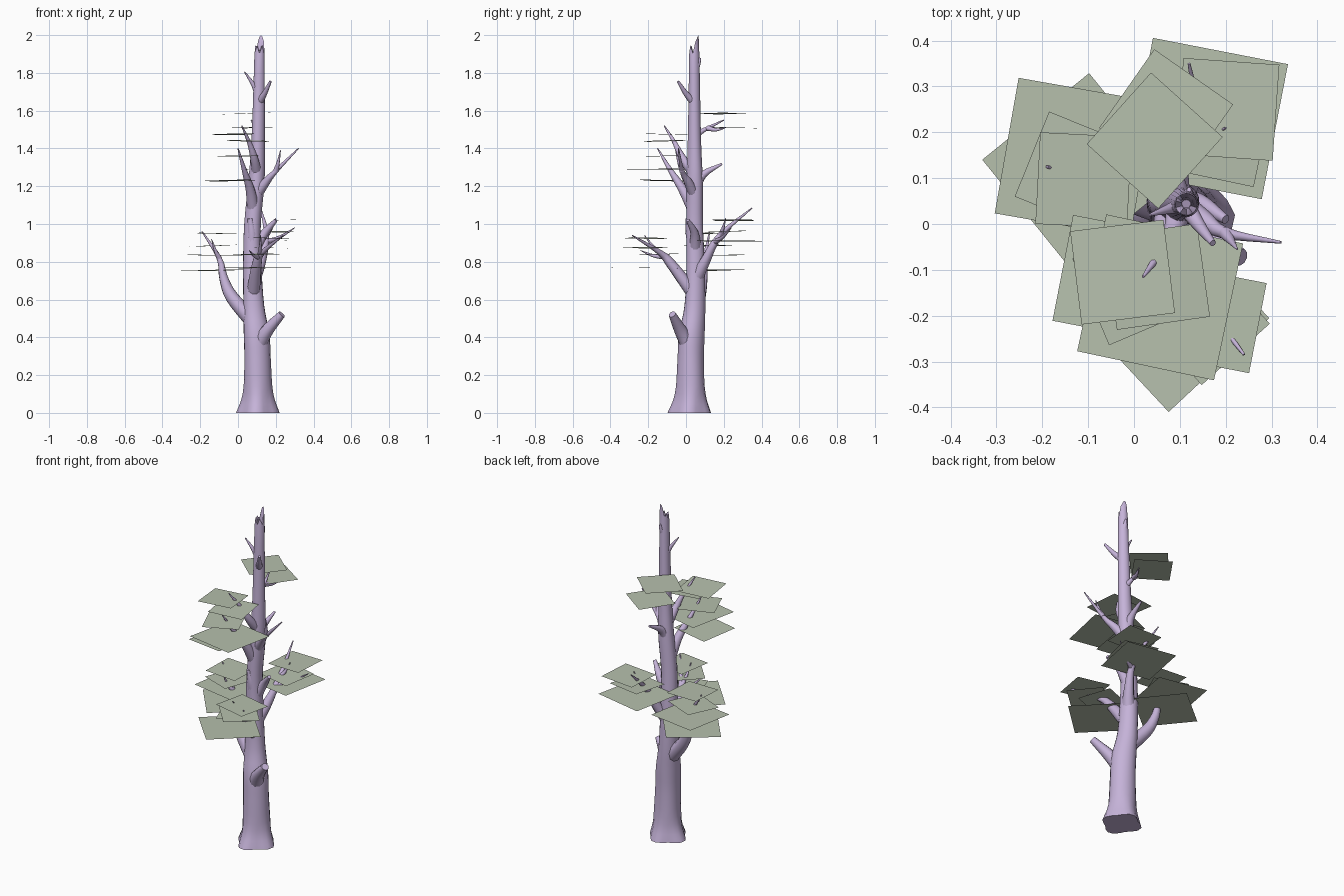
import bpy, bmesh, math, random
from mathutils import Matrix, Vector

random.seed(4)
cube = bpy.data.objects.get("Cube")
if cube:
    bpy.data.objects.remove(cube, do_unlink=True)


def material(name, rgb):
    m = bpy.data.materials.new(name)
    m.use_nodes = True
    m.diffuse_color = (*rgb, 1)
    m.node_tree.nodes["Principled BSDF"].inputs["Base Color"].default_value = (*rgb, 1)
    return m


bark = material("lilac bark", (.56, .45, .69))
leaf = material("sage foliage", (.47, .53, .42))


def finish(name, bm, mat):
    mesh = bpy.data.meshes.new(name)
    bm.to_mesh(mesh)
    bm.free()
    mesh.materials.append(mat)
    obj = bpy.data.objects.new(name, mesh)
    bpy.context.collection.objects.link(obj)
    return obj


def finish_bark(name, bm, rings):
    """Skin a stack of rings, close both ends and shade the result smooth."""
    for lower, upper in zip(rings, rings[1:]):
        for i in range(len(lower)):
            bm.faces.new((lower[i - 1], lower[i], upper[i], upper[i - 1]))
    bm.faces.new(rings[0])
    bm.faces.new(rings[-1])
    bmesh.ops.recalc_face_normals(bm, faces=bm.faces)
    obj = finish(name, bm, bark)
    bpy.ops.object.select_all(action="DESELECT")
    obj.select_set(True)
    bpy.context.view_layer.objects.active = obj
    bpy.ops.object.shade_smooth_by_angle(angle=math.radians(45))


def angles(count):
    return [math.tau * k / count for k in range(count)]


def smooth_path(points, steps=4):
    """Catmull-Rom interpolation through points of any dimension."""
    p = [Vector(q) for q in points]
    p = [2 * p[0] - p[1]] + p + [2 * p[-1] - p[-2]]
    out = []
    for a, b, c, d in zip(p, p[1:], p[2:], p[3:]):
        for k in range(steps):
            t = k / steps
            out.append((2 * b + (c - a) * t + (2 * a - 5 * b + 4 * c - d) * t * t
                        + (3 * b - a - 3 * c + d) * t ** 3) / 2)
    return out + [p[-2]]


# Trunk: centre x, centre y, height and radius, with root lobes and a jagged hollow top
trunk_path = smooth_path([(.105, .02, 0, .105), (.105, .024, .1, .079), (.102, .025, .28, .07),
                          (.097, .03, .42, .068), (.083, .046, .57, .055), (.076, .05, .8, .048),
                          (.078, .046, 1, .044), (.098, .047, 1.23, .043), (.106, .045, 1.45, .035),
                          (.114, .043, 1.9, .027)])
bm = bmesh.new()
rings = []
for x, y, z, radius in trunk_path:
    flare = max(0, 1 - z / .15)
    ring = []
    for a in angles(20):
        r = radius * (1 + .12 * flare * math.cos(4 * a + .6) + .025 * math.sin(3 * a + 5 * z))
        ring.append(bm.verts.new((x + r * math.cos(a), y + r * math.sin(a), z)))
    rings.append(ring)
for radius, low, rise in ((.024, 1.925, .075), (.015, 1.92, .06), (.01, 1.9, .01)):
    ring = []
    for a in angles(20):
        peak = max(0, math.cos(a - 1.2)) ** 2
        height = low + rise * peak + .02 * math.sin(5 * a) * (1 - peak)
        ring.append(bm.verts.new((x + radius * math.cos(a), y + radius * math.sin(a), height)))
    rings.append(ring)
finish_bark("trunk", bm, rings)


def tapered_tube(name, points, radius, end):
    path = smooth_path(points)
    last = len(path) - 1
    bm = bmesh.new()
    rings = []
    for i, point in enumerate(path):
        along = path[min(i + 1, last)] - path[max(i - 1, 0)]
        turn = along.to_track_quat("Z", "Y")
        r = radius + (end - radius) * i / last
        rings.append([bm.verts.new(point + turn @ Vector((r * math.cos(a), r * math.sin(a), 0)))
                      for a in angles(10)])
    finish_bark(name, bm, rings)
    return path


def branch(name, height, radius, *points, end=.003):
    """Grow a branch out of the trunk's axis at a height, through the points."""
    root = min(trunk_path, key=lambda q: abs(q.z - height))
    return tapered_tube(name, [(root.x, root.y, height), *points], radius, end)


def twig(name, parent, fraction, tip):
    """Grow a thin sagging twig from a fraction of the way along a branch."""
    start = parent[int(fraction * len(parent))]
    middle = start.lerp(Vector(tip), .5) - Vector((0, 0, .01))
    tapered_tube(name, [start, middle, tip], .015, .002)


# Broken stubs
branch("low_stub", .34, .05, (.15, -.025, .43), (.232, -.073, .522), end=.02)
branch("collar_stub", .86, .04, (.075, .025, .95), (.065, .012, 1.03), end=.014)
branch("side_stub", .85, .035, (.14, .045, .95), (.2, .01, 1.02), end=.01)
branch("upper_back_stub", 1.2, .034, (.1, .095, 1.265), (.11, .19, 1.318), end=.006)
branch("crown_stub_right", 1.68, .022, (.083, .035, 1.735), (.035, .02, 1.805))
branch("crown_stub_left", 1.64, .022, (.14, 0, 1.69), (.172, -.042, 1.755), end=.007)
branch("tip_knot", 1.8, .02, (.118, .065, 1.85), (.12, .075, 1.88), end=.005)

# Long branches and their twigs
limb = branch("right_branch", .47, .045, (-.03, .07, .61), (-.075, .09, .71),
              (-.1, .1, .82), (-.19, .125, .96))
twig("right_branch_twig", limb, .72, (-.14, .06, .92))

limb = branch("back_branch", .7, .04, (.12, .1, .8), (.15, .18, .94), (.12, .35, 1.085))
twig("back_branch_twig", limb, .6, (.3, .24, .98))
twig("back_branch_spur", limb, .65, (.2, .21, 1.03))

limb = branch("front_branch", .62, .038, (.1, -.08, .79), (.13, -.14, .85), (.24, -.285, .94))
twig("front_branch_twig", limb, .5, (.06, -.24, .86))
twig("front_branch_spur", limb, .6, (.12, -.22, .94))

branch("upper_front_branch", 1.07, .036, (.065, -.015, 1.18), (.035, -.08, 1.28), (0, -.15, 1.4))
branch("upper_front_limb", 1.26, .03, (.085, -.02, 1.35), (.06, -.06, 1.43), (.02, -.115, 1.52))

limb = branch("left_branch", 1.15, .032, (.15, .01, 1.225), (.2, -.02, 1.28), (.32, -.04, 1.4))
twig("left_branch_twig", limb, .65, (.225, -.055, 1.39))

limb = branch("high_back_branch", 1.46, .022, (.1, .09, 1.495), (.07, .2, 1.55))
twig("high_back_twig", limb, .6, (.14, .21, 1.51))


def foliage(name, size, *cards):
    """Lay flat square cards, each given by centre x, y, z and turn in degrees."""
    for number, (x, y, z, turn) in enumerate(cards, 1):
        place = Matrix.Translation((x, y, z)) @ Matrix.Rotation(math.radians(turn), 4, "Z")
        for axis in "XY":
            place = place @ Matrix.Rotation(math.radians(random.uniform(-2, 2)), 4, axis)
        bm = bmesh.new()
        bmesh.ops.create_grid(bm, x_segments=1, y_segments=1, size=size / 2, matrix=place)
        finish(f"{name}_foliage_{number}", bm, leaf)


# Foliage cards, small ones above the large ones in each cluster
foliage("high_back", .21, (.045, .182, 1.585, 48), (.07, .235, 1.51, -35))
foliage("upper_front_small", .205, (-.025, -.105, 1.475, 7), (.05, -.115, 1.44, 8), (0, -.13, 1.36, 23))
foliage("upper_front_wide", .305, (.057, -.16, 1.29, -12))
foliage("upper_front_low", .235, (-.04, -.118, 1.23, -11))
foliage("lower_front_small", .2, (.172, -.208, .925, -11), (.155, -.21, .875, 42), (.1, -.14, .84, 20))
foliage("lower_front_wide", .3, (.083, -.198, .768, 43))
foliage("right_small", .2, (-.11, .095, .95, -3), (-.13, .115, .885, -22))
foliage("right_wide", .3, (-.13, .145, .835, -10), (-.12, .118, .755, 39))
foliage("back_small", .21, (.205, .25, 1.02, -4), (.18, .205, .96, -12))
foliage("back_wide", .3, (.16, .23, .91, -11))
